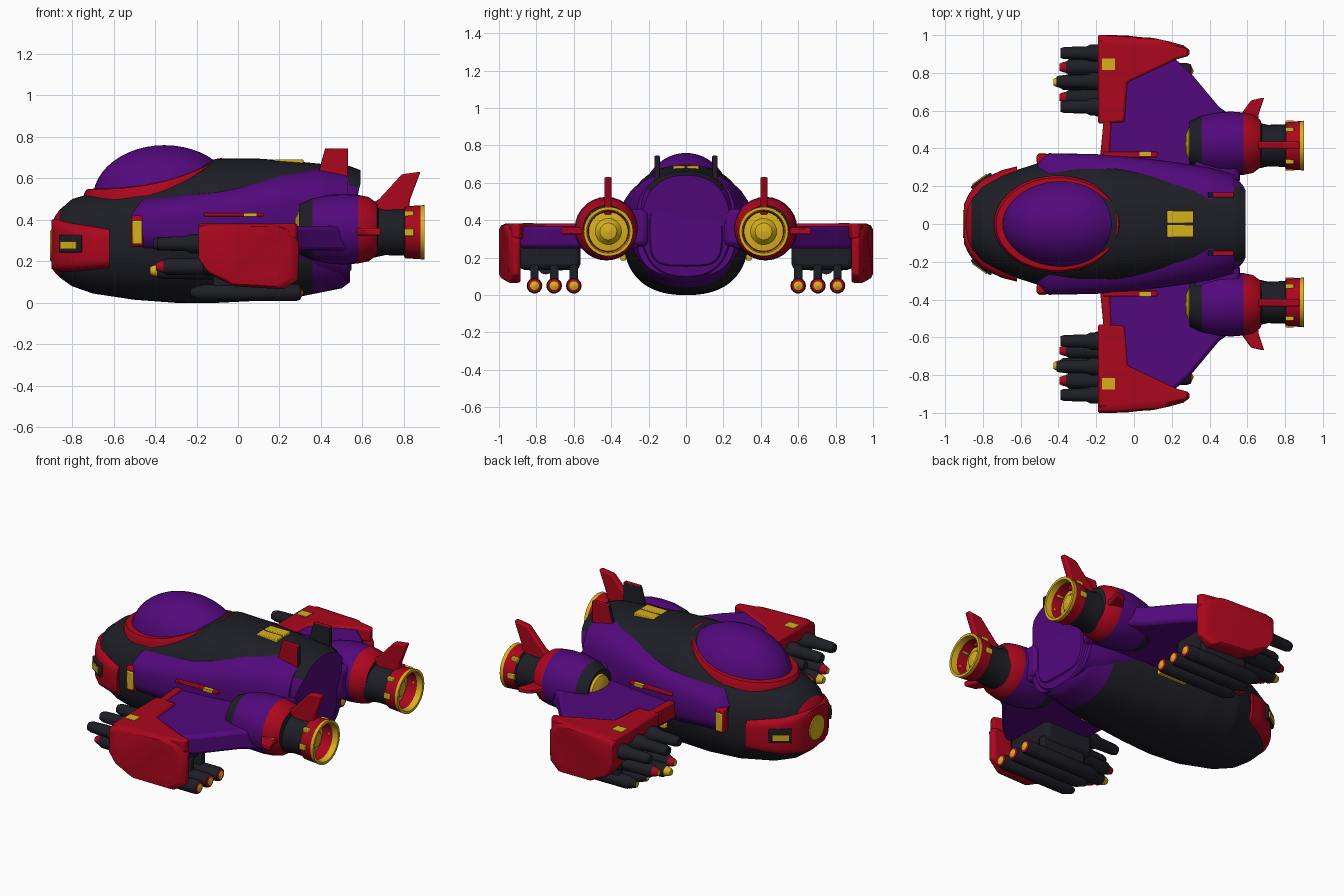
import bpy, bmesh, math
from mathutils import Vector

cube = bpy.data.objects.get("Cube")
if cube:
    bpy.data.objects.remove(cube, do_unlink=True)


def material(name, rgb):
    m = bpy.data.materials.new(name)
    m.use_nodes = True
    m.diffuse_color = (*rgb, 1)
    m.node_tree.nodes["Principled BSDF"].inputs["Base Color"].default_value = (*rgb, 1)
    return m


MATS = [material("charcoal", (.0125, .013, .019)), material("purple", (.085, .0025, .2)),
        material("red", (.41, .002, .012)), material("gold", (.68, .44, .012))]
DARK, PURPLE, RED, GOLD = range(4)


def finish(name, bm, rule, bevel=0, angle=35):
    """Turn a bmesh into an object; rule is a colour index or a function of a face."""
    bmesh.ops.recalc_face_normals(bm, faces=bm.faces)
    for f in bm.faces:
        f.material_index = rule(f) if callable(rule) else rule
    me = bpy.data.meshes.new(name)
    bm.to_mesh(me)
    bm.free()
    for m in MATS:
        me.materials.append(m)
    ob = bpy.data.objects.new(name, me)
    bpy.context.collection.objects.link(ob)
    if bevel:
        mod = ob.modifiers.new("bevel", 'BEVEL')
        mod.width, mod.segments = bevel, 2
    bpy.ops.object.select_all(action='DESELECT')
    ob.select_set(True)
    bpy.context.view_layer.objects.active = ob
    bpy.ops.object.shade_smooth_by_angle(angle=math.radians(angle))
    return ob


def skin(bm, rings, caps=True):
    rows = [[bm.verts.new(p) for p in ring] for ring in rings]
    n = len(rows[0])
    for a, b in zip(rows, rows[1:]):
        for i in range(n):
            j = (i + 1) % n
            bm.faces.new((a[i], a[j], b[j], b[i]))
    if caps:
        bm.faces.new(rows[0])
        bm.faces.new(rows[-1])


def loft(name, stations, rule, power, step=.02, seg=64, shear=0):
    """Superellipse sections along x; stations are (x, half width, bottom, top)."""
    x0, x1 = stations[0][0], stations[-1][0]
    count = round((x1 - x0) / step)
    rings = []
    for k in range(count + 1):
        x = x0 + (x1 - x0) * k / count
        i = max(j for j in range(len(stations) - 1) if stations[j][0] <= x + 1e-6)
        a, b = stations[i], stations[i + 1]
        t = (x - a[0]) / (b[0] - a[0])
        w, lo, hi = (a[j] + (b[j] - a[j]) * t for j in (1, 2, 3))
        ring = []
        for s in range(seg):
            c, d = math.cos(math.tau * s / seg), math.sin(math.tau * s / seg)
            y = math.copysign(abs(c) ** (2 / power), c) * w
            z = (lo + hi) / 2 + math.copysign(abs(d) ** (2 / power), d) * (hi - lo) / 2
            lip = shear * max(0, min(1, (z - .42) / .15)) * max(0, (x - .4) / .14)
            ring.append((x + lip, y, z))
        rings.append(ring)
    bm = bmesh.new()
    skin(bm, rings)
    return finish(name, bm, rule, angle=40)


def lathe(name, profile, y, z, seg=20):
    """Revolve (x, radius, colour) points around an axis parallel to x."""
    bm = bmesh.new()
    skin(bm, [[(x, y + max(r, .001) * math.cos(math.tau * s / seg), z + max(r, .001) * math.sin(math.tau * s / seg))
               for s in range(seg)] for x, r, _ in profile])
    cols = [c for _, _, c in profile for s in range(seg)]
    bm.faces.index_update()
    return finish(name, bm, lambda f: cols[f.index] if f.index < len(cols) else profile[-1][2])


def prism(name, pts, a, b, rule, plane="XY", bevel=0):
    """Extrude an outline in the XY or XZ plane between a and b."""
    bm = bmesh.new()
    skin(bm, [[(u, v, h) if plane == "XY" else (u, h, v) for u, v in pts] for h in (a, b)])
    return finish(name, bm, rule, bevel)


def box(name, centre, size, rule, bevel=0, turn=0):
    bm = bmesh.new()
    bmesh.ops.create_cube(bm, size=1)
    for v in bm.verts:
        v.co = Vector(p * q for p, q in zip(v.co, size))
    ob = finish(name, bm, rule, bevel)
    ob.location = centre
    ob.rotation_euler.z = turn
    return ob


# Main hull: charcoal with a red nose tip and a purple tail
def hull_colour(f):
    c = f.calc_center_median()
    if c.x > .37 and (abs(c.y) > .2 or c.z < .55):
        return PURPLE
    return RED if c.x < -.86 else DARK


loft("hull", [(-.9, .10, .17, .38), (-.87, .15, .13, .44), (-.8, .21, .08, .50), (-.7, .26, .045, .53),
              (-.5, .325, .015, .585), (-.3, .335, 0, .64), (-.1, .325, 0, .695), (.1, .305, .01, .695),
              (.3, .285, .03, .68), (.5, .26, .07, .66), (.54, .235, .10, .64)],
     hull_colour, 2.4, shear=.05)

# Red cheek armour wrapped round the nose
loft("nose_armour", [(-.9, .105, .165, .40), (-.87, .17, .15, .405), (-.8, .238, .145, .395),
                     (-.7, .285, .15, .385), (-.62, .305, .155, .375)], RED, 5)

# Purple armour bulging out of both sides
loft("side_armour", [(-.51, .33, .25, .47), (-.46, .375, .22, .52), (-.2, .37, .19, .56), (0, .355, .19, .59),
                     (.2, .33, .18, .635), (.4, .30, .12, .655), (.53, .265, .10, .635)], PURPLE, 3)

# Inset tail plate
bm = bmesh.new()
skin(bm, [[(x, math.copysign(abs(math.cos(t)) ** .5, math.cos(t)) * w,
            .35 + math.copysign(abs(math.sin(t)) ** .5, math.sin(t)) * w)
           for t in (math.tau * i / 32 for i in range(32))] for x, w in ((.535, .2), (.548, .19))])
finish("tail_plate", bm, PURPLE)

# Canopy dome
bm = bmesh.new()
bmesh.ops.create_uvsphere(bm, u_segments=40, v_segments=24, radius=1)
for v in bm.verts:
    v.co = (-.355 + .345 * v.co.x, .238 * v.co.y, .5 + .26 * v.co.z)
finish("canopy", bm, PURPLE)


# Canopy rim, climbing towards the rear
def oval(grow, lift):
    ring = []
    for i in range(48):
        t = math.tau * i / 48
        x = -.405 + (.295 + grow) * math.cos(t)
        climb = .525 + .165 * max(0, (x + .75) / .69) ** 2.6
        ring.append((x, (.215 + grow) * math.sin(t), climb + lift))
    return ring


bm = bmesh.new()
skin(bm, [oval(.043, -.07), oval(.042, .0), oval(.03, .022), oval(-.005, .025), oval(-.03, -.08)], False)
finish("canopy_rim", bm, RED)

# Nose lamp and roof vents
lathe("nose_lamp", [(-.905, 0, GOLD), (-.905, .072, GOLD), (-.895, .08, GOLD)], 0, .275, 24)
for y in (-.037, .037):
    box("roof_vent", (.245, y, .677), (.14, .066, .03), GOLD, .004)

for s in (1, -1):
    # Cheek slots, flank lamps and roof fins
    box("cheek_slot", (-.80, s * .217, .285), (.13, .044, .085), DARK, .006, s * .62)
    box("cheek_light", (-.805, s * .219, .278), (.095, .048, .035), GOLD, 0, s * .62)
    box("flank_lamp_trim", (-.485, s * .343, .345), (.06, .055, .15), RED, .012)
    box("flank_lamp", (-.485, s * .347, .34), (.045, .056, .115), GOLD, .006)
    box("belly_light", (0, s * .335, .2), (.2, .03, .03), GOLD, .005)
    prism("roof_fin", [(.38, .6), (.42, .745), (.53, .745), (.53, .6)], s * .14, s * .168,
          lambda f, s=s: RED if f.normal.y * s > .5 or f.normal.z > .5 else DARK, "XZ", .004)

    # Wing, its leading edge and the engine pylon
    wing = [(-.16, .3), (-.14, .55), (-.1, .8), (.2, .89), (.30, .80), (.45, .62), (.55, .55), (.55, .25)]
    prism("wing", [(x, s * y) for x, y in wing], .25, .37, PURPLE, bevel=.02)
    prism("wing_edge", [(x, s * y) for x, y in ((-.18, .35), (-.16, .56), (-.12, .56), (-.13, .35))],
          .28, .38, RED, bevel=.008)
    box("root_strip", (-.02, s * .368, .425), (.29, .03, .016), RED, .004)
    box("root_light", (.06, s * .372, .425), (.06, .026, .018), GOLD)
    box("engine_pylon", (.44, s * .3, .36), (.24, .2, .2), PURPLE, .03)

    # Red wing tip armour: roof and a shield that tapers outward and to the rear
    roof = [(-.19, .53), (-.05, .54), (-.035, .75), (.22, .87), (.29, .89), (.28, .93), (.18, .95), (-.19, .97)]
    prism("tip_roof", [(x, s * y) for x, y in roof], .30, .382, RED, bevel=.012)
    side = [(-.19, .37), (-.14, .382), (.17, .382), (.25, .35), (.295, .29), (.29, .11), (.22, .065),
            (-.02, .08), (-.14, .14), (-.19, .21)]
    bm = bmesh.new()
    skin(bm, [[(-.19 + (x + .19) * k, s * (y - .5 * max(0, x) ** 2 * (y > .9)), .23 + (z - .23) * k)
               for x, z in side] for y, k in ((.885, .97), (.9, 1), (.965, 1), (.99, .93), (1, .8))])
    finish("tip_shield", bm, RED, .006)
    box("tip_light", (-.135, s * .845, .382), (.07, .06, .008), GOLD)

    # Weapon housing with two rows of barrels and slung rockets
    box("weapon_housing", (.0, s * .73, .215), (.34, .33, .16), DARK, .03)
    for y, tip in ((.62, -.39), (.755, -.41), (.905, -.39)):
        lathe("upper_barrel", [(tip, 0, DARK), (tip, .025, DARK), (tip + .02, .032, DARK), (-.25, .036, DARK),
                               (-.23, .046, DARK), (-.1, .046, DARK)], s * y, .285, 12)
    for y, z, tip, colour in ((.67, .175, -.395, RED), (.83, .175, -.395, RED), (.75, .155, -.425, GOLD)):
        lathe("lower_barrel", [(tip, 0, GOLD), (tip, .018, colour), (tip + .015, .025, colour),
                               (tip + .035, .03, DARK), (tip + .05, .04, DARK), (.1, .045, DARK)], s * y, z, 12)
    for y in (.6, .705, .81):
        lathe("rocket", [(-.23, 0, GOLD), (-.23, .018, DARK), (-.17, .04, DARK), (.28, .042, DARK),
                         (.3, .036, RED), (.305, .024, GOLD), (.315, 0, GOLD)], s * y, .05, 14)
        box("rocket_strut", (.03, s * y, .11), (.3, .045, .1), DARK, .008)

    # Engine nacelle and open nozzle
    lathe("nacelle", [(.27, 0, GOLD), (.275, .05, GOLD), (.29, .085, GOLD), (.305, .09, DARK), (.295, .12, DARK),
                      (.36, .15, PURPLE), (.45, .168, PURPLE), (.52, .17, PURPLE), (.58, .165, RED),
                      (.63, .155, RED), (.67, .125, DARK), (.68, .09, DARK)], s * .425, .355, 28)
    lathe("nozzle", [(.64, .125, DARK), (.71, .11, DARK), (.8, .113, DARK), (.805, .125, RED), (.88, .13, GOLD),
                     (.9, .132, GOLD), (.9, .116, GOLD), (.865, .11, RED), (.8, .105, GOLD),
                     (.805, .07, GOLD), (.835, .045, GOLD), (.845, 0, GOLD)], s * .415, .34, 28)

    # Engine fins and gold trim
    prism("engine_top_fin", [(.60, .45), (.68, .5), (.79, .62), (.88, .632), (.83, .5), (.82, .43)],
          s * .397, s * .437, RED, "XZ", .008)
    prism("engine_side_fin", [(x, s * y) for x, y in ((.54, .54), (.58, .6), (.62, .655), (.69, .67),
                                                      (.66, .58), (.66, .52))], .325, .36, RED, bevel=.008)
    box("engine_side_light", (.63, s * .575, .345), (.04, .02, .03), GOLD)
    for k in (0, 1, 3, 4):
        a = math.pi / 4 * k
        box("nozzle_tab", (.825, s * .415 + .12 * math.cos(a), .34 + .12 * math.sin(a)),
            (.045, .025, .035), GOLD, .004)
